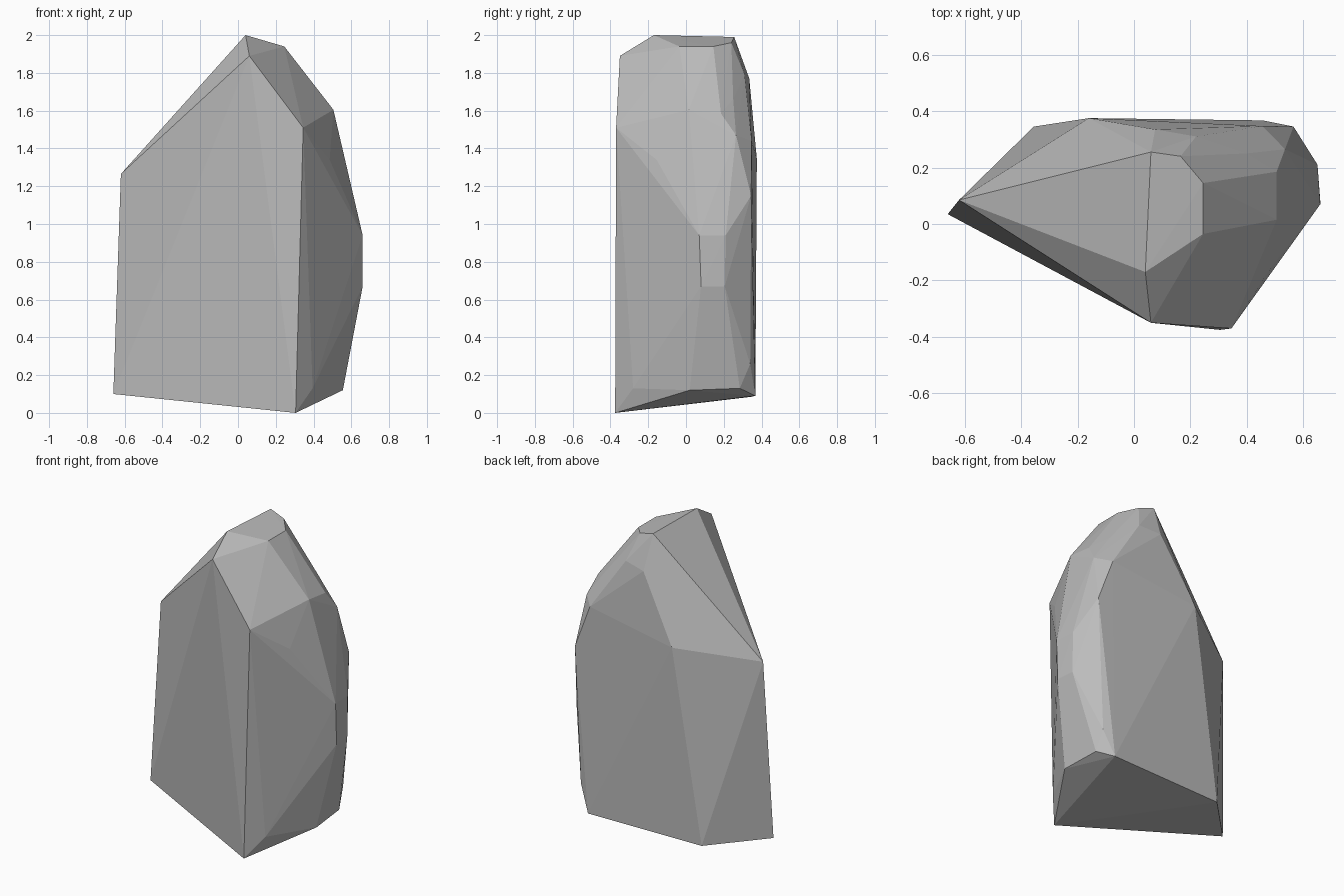
import bpy
import bmesh

# Remove the default cube only
default_cube = bpy.data.objects.get("Cube")
if default_cube is not None:
    bpy.data.objects.remove(default_cube, do_unlink=True)


def make_material(name, grey):
    """One plain flat colour, visible in viewport and render."""
    material = bpy.data.materials.new(name)
    colour = (grey, grey, grey, 1)
    material.diffuse_color = colour
    material.use_nodes = True
    shader = material.node_tree.nodes["Principled BSDF"]
    shader.inputs["Base Color"].default_value = colour
    shader.inputs["Roughness"].default_value = 0.9
    return material


def make_hull(name, corner_groups, material):
    """Wrap a faceted convex stone around its corner points."""
    mesh = bpy.data.meshes.new(name)
    bm = bmesh.new()
    for group in corner_groups:
        for corner in group:
            bm.verts.new(corner)
    result = bmesh.ops.convex_hull(bm, input=bm.verts[:])
    # Drop any corner the hull does not use
    unused = {item for key in ("geom_interior", "geom_unused")
              for item in result[key] if isinstance(item, bmesh.types.BMVert)}
    bmesh.ops.delete(bm, geom=list(unused), context="VERTS")
    bmesh.ops.recalc_face_normals(bm, faces=bm.faces[:])
    for face in bm.faces:
        face.smooth = False
    bm.to_mesh(mesh)
    bm.free()
    mesh.materials.append(material)
    stone = bpy.data.objects.new(name, mesh)
    bpy.context.collection.objects.link(stone)
    return stone


# Slanted underside
base = [(.305, -.375, 0), (-.66, .035, .1), (-.355, .345, .085),
        (.455, .367, .09), (.535, .285, .13), (.555, .02, .12),
        (.395, -.28, .13), (.525, .34, .26)]

# Worn bulge on the side
bulge = [(.66, .08, .67), (.65, .205, .67),
         (.66, .07, .94), (.65, .21, .94), (.565, .345, 1.15)]

# Shoulders below the peak
shoulders = [(-.62, .085, 1.265), (-.16, .375, 1.345), (.485, -.155, 1.34),
             (.345, -.37, 1.51), (.455, .347, 1.44), (.535, .265, 1.47),
             (.505, .015, 1.605), (.505, .185, 1.585)]

# Chipped peak
peak = [(.4, .25, 1.66), (.075, .335, 1.77), (.22, .31, 1.79),
        (.06, -.35, 1.89), (.245, -.035, 1.94), (.245, .145, 1.94),
        (.165, .24, 1.96), (.06, .255, 1.99), (.04, -.17, 2)]

stone_grey = make_material("stone grey", 0.5)
make_hull("standing_rock", [base, bulge, shoulders, peak], stone_grey)
